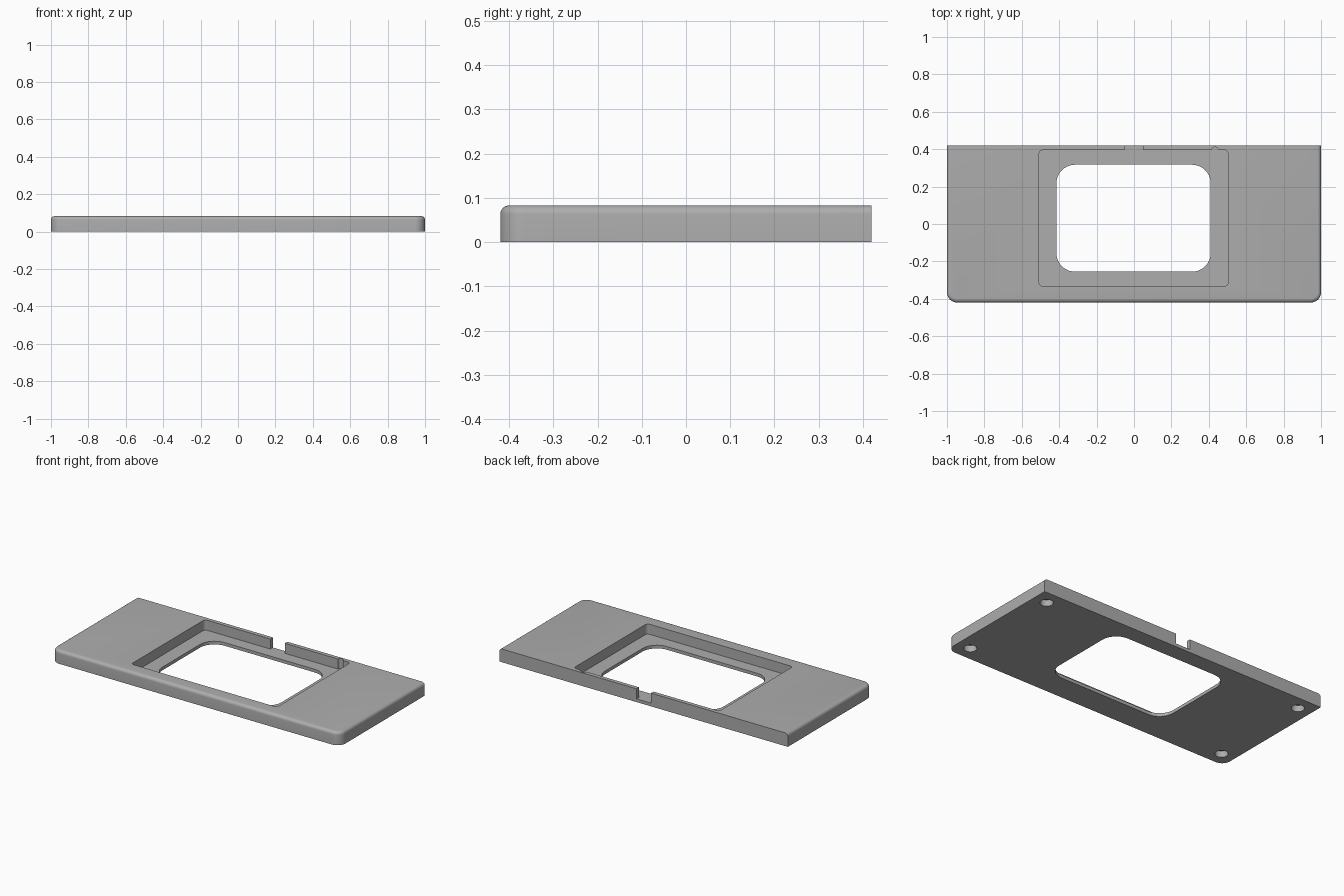
import bpy, bmesh, math

cube = bpy.data.objects.get("Cube")
if cube:
    bpy.data.objects.remove(cube, do_unlink=True)

HALF_X, HALF_Y, HEIGHT = 1.0, 0.42, 0.083
FLOOR = 0.02        # height of the recess floor
FILLET = 0.02       # rounded top edge
CORNER = 0.055      # rounded front corners

grey = bpy.data.materials.new("mid grey")
grey.use_nodes = True
COLOUR = (0.42, 0.42, 0.42, 1)
grey.diffuse_color = COLOUR
grey.node_tree.nodes["Principled BSDF"].inputs["Base Color"].default_value = COLOUR


def arc(cx, cy, r, start, steps=10):
    """Quarter circle, counter-clockwise from the start angle."""
    angles = [math.radians(start + 90 * i / steps) for i in range(steps + 1)]
    return [(cx + r * math.cos(a), cy + r * math.sin(a)) for a in angles]


def rounded_rect(x0, x1, y0, y1, r):
    return (arc(x0 + r, y0 + r, r, 180) + arc(x1 - r, y0 + r, r, 270)
            + arc(x1 - r, y1 - r, r, 0) + arc(x0 + r, y1 - r, r, 90))


def plate_outline(inset):
    """Square corners at the back, round ones at the front."""
    x, y, r = HALF_X - inset, -HALF_Y + inset, CORNER - inset
    return (arc(-x + r, y + r, r, 180) + arc(x - r, y + r, r, 270)
            + [(x, HALF_Y), (-x, HALF_Y)])


def loft(name, layers):
    """Solid through a stack of (outline, z) layers."""
    bm = bmesh.new()
    rings = [[bm.verts.new((x, y, z)) for x, y in pts] for pts, z in layers]
    bm.faces.new(rings[0][::-1])
    bm.faces.new(rings[-1])
    for low, high in zip(rings, rings[1:]):
        for i in range(len(low)):
            j = (i + 1) % len(low)
            bm.faces.new((low[i], low[j], high[j], high[i]))
    bmesh.ops.recalc_face_normals(bm, faces=bm.faces)
    mesh = bpy.data.meshes.new(name)
    bm.to_mesh(mesh)
    bm.free()
    mesh.materials.append(grey)
    obj = bpy.data.objects.new(name, mesh)
    bpy.context.collection.objects.link(obj)
    return obj


# Plate with a rounded top edge on the front and sides
layers = [(plate_outline(0), 0)]
for k in range(7):
    a = math.radians(15 * k)
    layers.append((plate_outline(FILLET * (1 - math.cos(a))),
                   HEIGHT - FILLET + FILLET * math.sin(a)))
plate = loft("mounting_plate", layers)


def cut(outline, z0, z1):
    """Subtract a prism from the plate."""
    cutter = loft("cutter", [(outline, z0), (outline, z1)])
    cutter.hide_render = True
    mod = plate.modifiers.new("cut", "BOOLEAN")
    mod.operation = "DIFFERENCE"
    mod.solver = "EXACT"
    mod.object = cutter
    bpy.context.view_layer.objects.active = plate
    bpy.ops.object.modifier_apply(modifier=mod.name)
    bpy.data.objects.remove(cutter, do_unlink=True)


def circle(cx, cy, r):
    return rounded_rect(cx - r, cx + r, cy - r, cy + r, r * 0.999)


# Recess, window, cable slot and small relief notch
cut(rounded_rect(-0.507, 0.503, -0.333, 0.395, 0.02), FLOOR, 0.2)
cut(rounded_rect(-0.415, 0.41, -0.255, 0.317, 0.1), -0.1, 0.2)
cut([(-0.052, 0.37), (0.048, 0.37), (0.048, 0.5), (-0.052, 0.5)], FLOOR, 0.2)
cut(circle(0.433, 0.393, 0.018), FLOOR, 0.2)

# Blind holes underneath
for sx in (-1, 1):
    for sy in (-1, 1):
        cut(circle(sx * 0.91, sy * 0.33, 0.037), -0.1, 0.04)

bpy.ops.object.select_all(action="DESELECT")
plate.select_set(True)
bpy.context.view_layer.objects.active = plate
bpy.ops.object.shade_smooth_by_angle(angle=math.radians(30))
